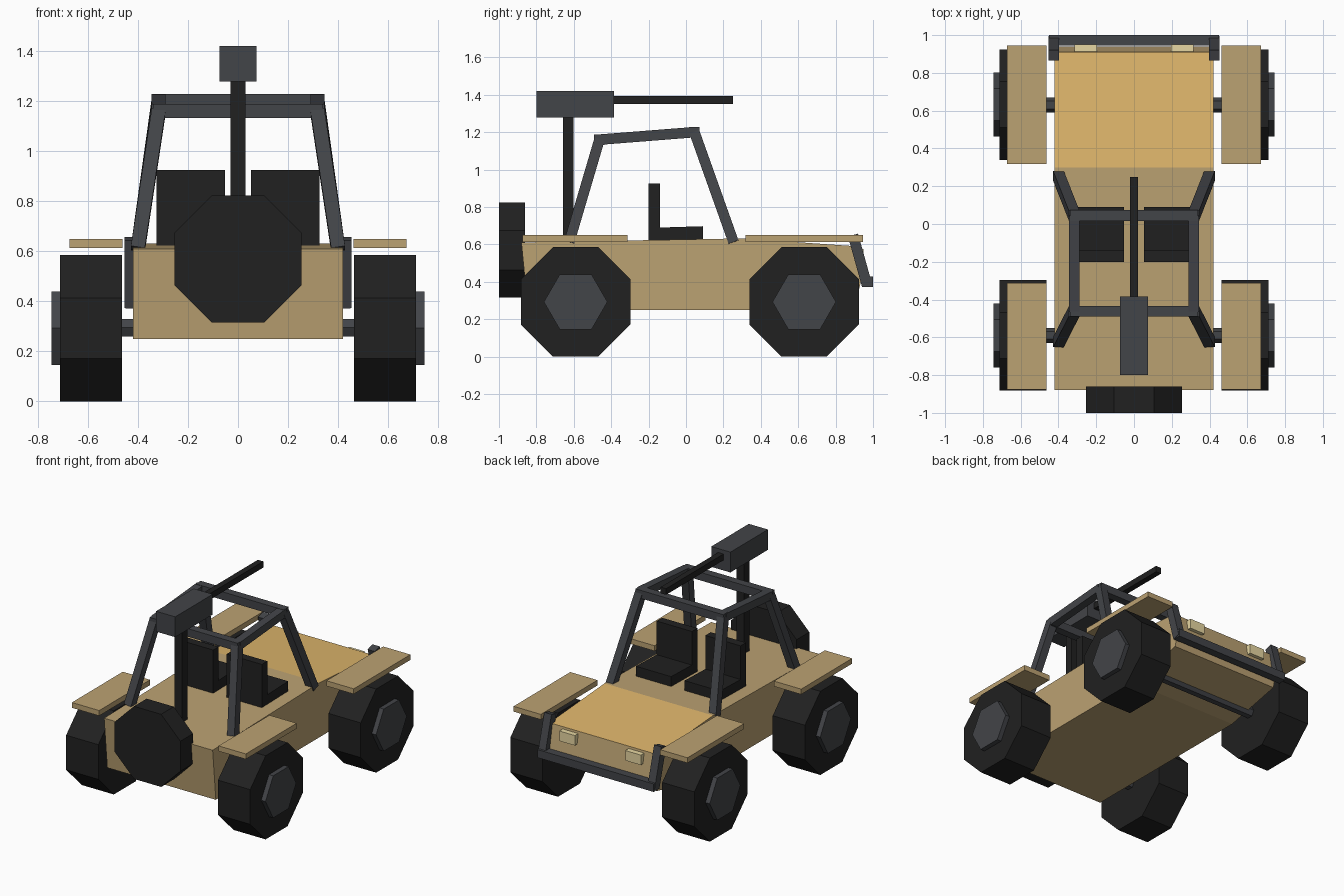
import bpy, math
from mathutils import Vector, Matrix

if "Cube" in bpy.data.objects:
    bpy.data.objects.remove(bpy.data.objects["Cube"])


def material(name, r, g, b):
    m = bpy.data.materials.new(name)
    m.diffuse_color = (r, g, b, 1)
    m.use_nodes = True
    m.node_tree.nodes["Principled BSDF"].inputs["Base Color"].default_value = m.diffuse_color
    return m


TAN = material("tan_paint", 0.50, 0.36, 0.17)
HOOD = material("hood_paint", 0.74, 0.47, 0.15)
BLACK = material("black_rubber", 0.015, 0.015, 0.015)
STEEL = material("dark_steel", 0.055, 0.058, 0.065)
LAMP = material("lamp_glass", 0.80, 0.68, 0.36)


def mesh_object(name, verts, faces, mat):
    me = bpy.data.meshes.new(name)
    me.from_pydata(verts, [], faces)
    me.materials.append(mat)
    ob = bpy.data.objects.new(name, me)
    bpy.context.collection.objects.link(ob)
    return ob


def extrude_x(name, profile, x0, x1, mat):
    """Extrude a (y, z) profile, listed counter-clockwise seen from +x."""
    n = len(profile)
    verts = [(x, y, z) for x in (x0, x1) for y, z in profile]
    faces = [tuple(reversed(range(n))), tuple(range(n, 2 * n))]
    faces += [(i, (i + 1) % n, (i + 1) % n + n, i + n) for i in range(n)]
    return mesh_object(name, verts, faces, mat)


def box(name, x, y, z, mat):
    prof = [(y[0], z[0]), (y[1], z[0]), (y[1], z[1]), (y[0], z[1])]
    return extrude_x(name, prof, x[0], x[1], mat)


def bar(name, a, b, width, mat):
    """Square bar between two points."""
    a, b = Vector(a), Vector(b)
    d = (b - a).normalized()
    ref = Vector((0, 1, 0)) if abs(d.x) > 0.9 else Vector((1, 0, 0))
    u = (ref - d * ref.dot(d)).normalized()
    v = d.cross(u)
    rot = Matrix((u, v, d)).transposed().to_4x4()
    ob = box(name, (-width / 2, width / 2), (-width / 2, width / 2),
             (0, (b - a).length), mat)
    ob.data.transform(Matrix.Translation(a) @ rot)
    return ob


def ngon(n, cy, cz, r, phase=0.0):
    return [(cy + r * math.cos(phase + math.tau * i / n),
             cz + r * math.sin(phase + math.tau * i / n)) for i in range(n)]


def span(s, a, b):
    return tuple(sorted((s * a, s * b)))


# Body hull, with the hood as a differently painted top panel
hull = [(-0.845, 0.25), (0.50, 0.25), (0.92, 0.34), (0.94, 0.42),
        (0.91, 0.59), (0.30, 0.632), (-0.88, 0.61)]
body = extrude_x("body", hull, -0.42, 0.42, TAN)
body.data.materials.append(HOOD)
body.data.polygons[2 + 4].material_index = 1

# Axles
OCT_R = 0.2925 / math.cos(math.pi / 8)
for label, y in (("rear", -0.59), ("front", 0.63)):
    extrude_x(label + "_axle", ngon(6, y, 0.295, 0.04), -0.48, 0.48, STEEL)

for s, side in ((-1, "left"), (1, "right")):
    # Wheels, hubs and fenders
    for label, y, fy in (("rear", -0.59, (-0.875, -0.312)),
                         ("front", 0.632, (0.318, 0.945))):
        name = side + "_" + label
        extrude_x(name + "_wheel", ngon(8, y, 0.2925, OCT_R, math.pi / 8),
                  *span(s, 0.463, 0.712), BLACK)
        extrude_x(name + "_hub", ngon(6, y, 0.2925, 0.17),
                  *span(s, 0.70, 0.745), STEEL)
        box(name + "_fender", span(s, 0.462, 0.673), fy, (0.613, 0.65), TAN)

    # Seats
    x = span(s, 0.052, 0.325)
    seat = [(-0.2, 0.61), (0.09, 0.62), (0.09, 0.697), (-0.14, 0.69),
            (-0.14, 0.925), (-0.2, 0.925)]
    extrude_x(side + "_seat", seat, *x, BLACK)

    # Roll cage side: rear leg, roof rail, front leg
    path = [(s * 0.40, -0.625, 0.61), (s * 0.317, -0.463, 1.16),
            (s * 0.317, 0.045, 1.20), (s * 0.40, 0.255, 0.61)]
    for label, a, b in zip(("rear_leg", "rail", "front_leg"), path, path[1:]):
        bar(f"{side}_cage_{label}", a, b, 0.056, STEEL)

    # Bumper brackets and headlights
    bar(side + "_bumper_bracket", (s * 0.425, 0.893, 0.65),
        (s * 0.425, 0.968, 0.38), 0.056, STEEL)
    box(side + "_headlight", span(s, 0.195, 0.315), (0.88, 0.95),
        (0.505, 0.575), LAMP)

# Cage cross bars and bumper
bar("cage_rear_crossbar", (-0.34, -0.463, 1.16), (0.34, -0.463, 1.16), 0.056, STEEL)
bar("cage_front_crossbar", (-0.34, 0.045, 1.20), (0.34, 0.045, 1.20), 0.056, STEEL)
bar("bumper", (-0.45, 0.972, 0.40), (0.45, 0.972, 0.40), 0.056, STEEL)

# Spare wheel on the tail
extrude_spare = ngon(8, 0, 0, 0.254 / math.cos(math.pi / 8), math.pi / 8)
spare = extrude_x("spare_wheel", extrude_spare, -0.07, 0.07, BLACK)
spare.data.transform(Matrix.Translation((0, -0.93, 0.569)) @
                     Matrix.Rotation(math.pi / 2, 4, 'Z'))

# Mounted gun: post, receiver and barrel
box("gun_post", (-0.029, 0.029), (-0.658, -0.602), (0.60, 1.28), BLACK)
box("gun_receiver", (-0.074, 0.074), (-0.80, -0.385), (1.278, 1.42), STEEL)
box("gun_barrel", (-0.021, 0.021), (-0.39, 0.25), (1.35, 1.393), BLACK)
